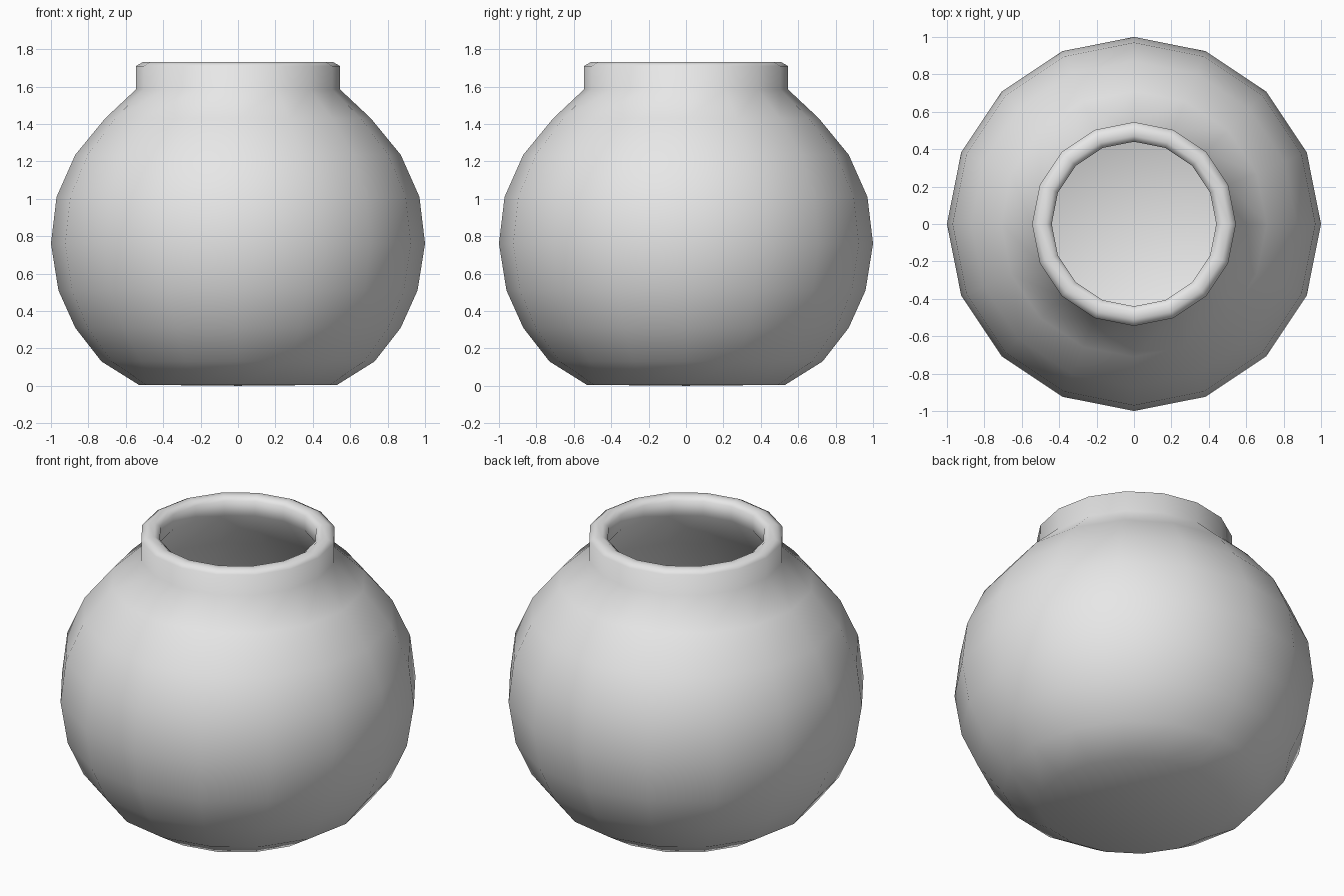
import bpy
import bmesh
import math
from mathutils import Vector

SIDES = 16

cube = bpy.data.objects.get("Cube")
if cube:
    bpy.data.objects.remove(cube, do_unlink=True)

# Single clay colour
clay = bpy.data.materials.new("grey clay")
clay.use_nodes = True
clay.diffuse_color = (0.8, 0.8, 0.8, 1)
clay.node_tree.nodes["Principled BSDF"].inputs["Base Color"].default_value = (0.8, 0.8, 0.8, 1)

# Half profile as (radius, height): base, belly, neck, rim, inner wall, inner floor
base = [(0, 0), (0.53, 0.005)]
belly = [(0.73, 0.13), (0.87, 0.31), (0.96, 0.51), (1, 0.76),
         (0.97, 1.01), (0.87, 1.235), (0.71, 1.43)]
neck = [(0.545, 1.585), (0.545, 1.71)]
rim = [(0.51, 1.73), (0.47, 1.73), (0.44, 1.71)]
inner_wall = [(0.44, 1.62), (0.64, 1.36), (0.78, 1.18), (0.87, 0.99), (0.9, 0.76),
              (0.865, 0.55), (0.78, 0.37), (0.66, 0.22)]
inner_floor = [(0.49, 0.11), (0, 0.1)]


def revolve(name, profile, material):
    """Turn a half profile around the z axis into a smooth solid."""
    bm = bmesh.new()
    verts = [bm.verts.new((r, 0, z)) for r, z in profile]
    edges = [bm.edges.new(pair) for pair in zip(verts, verts[1:])]
    bmesh.ops.spin(bm, geom=verts + edges, cent=Vector(), axis=Vector((0, 0, 1)),
                   angle=math.tau, steps=SIDES)
    bmesh.ops.remove_doubles(bm, verts=bm.verts, dist=0.0005)
    bmesh.ops.recalc_face_normals(bm, faces=bm.faces)
    for face in bm.faces:
        face.smooth = True
    mesh = bpy.data.meshes.new(name)
    bm.to_mesh(mesh)
    bm.free()
    mesh.materials.append(material)
    obj = bpy.data.objects.new(name, mesh)
    bpy.context.collection.objects.link(obj)
    return obj


revolve("round_pot", base + belly + neck + rim + inner_wall + inner_floor, clay)
